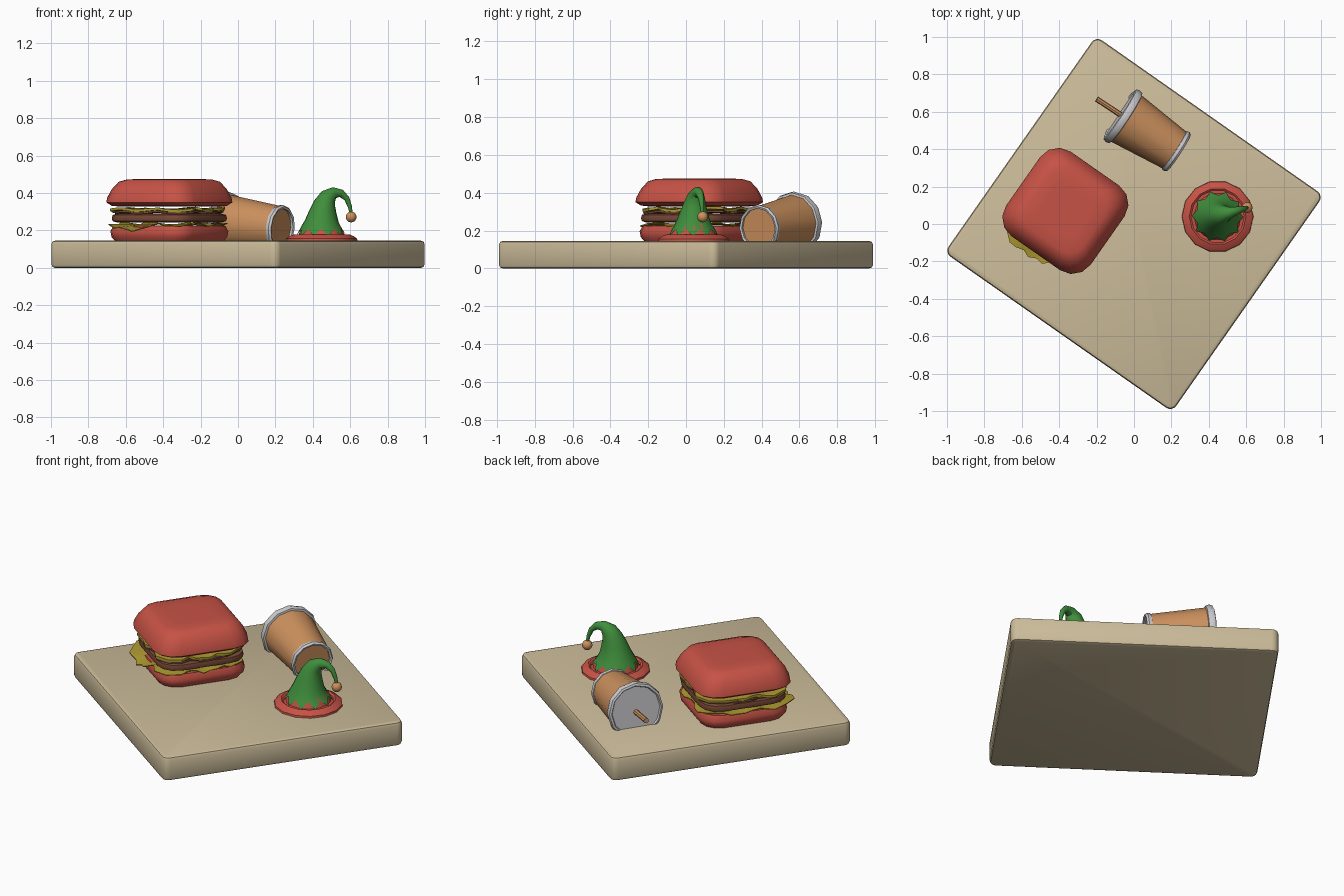
import bpy, bmesh, math, random
from mathutils import Vector, Matrix

if "Cube" in bpy.data.objects:
    bpy.data.objects.remove(bpy.data.objects["Cube"])

random.seed(4)
TURN = math.radians(-35)


def mat(name, r, g, b):
    m = bpy.data.materials.new(name)
    m.diffuse_color = (r, g, b, 1)
    m.use_nodes = True
    m.node_tree.nodes["Principled BSDF"].inputs["Base Color"].default_value = m.diffuse_color
    return m


TAN = mat("tan board", .60, .50, .32)
RED = mat("red", .57, .085, .06)
BROWN = mat("brown", .20, .07, .04)
YELLOW = mat("mustard yellow", .42, .32, .03)
ORANGE = mat("orange brown", .60, .28, .11)
WHITE = mat("pale grey", .60, .60, .62)
GREEN = mat("green", .05, .27, .045)


def finish(bm, name, material, matrix=None, angle=35):
    """Turn a bmesh into a named, shaded object."""
    bmesh.ops.recalc_face_normals(bm, faces=bm.faces)
    me = bpy.data.meshes.new(name)
    bm.to_mesh(me)
    bm.free()
    ob = bpy.data.objects.new(name, me)
    bpy.context.collection.objects.link(ob)
    me.materials.append(material)
    if matrix:
        ob.matrix_world = matrix
    bpy.ops.object.select_all(action='DESELECT')
    ob.select_set(True)
    bpy.context.view_layer.objects.active = ob
    bpy.ops.object.shade_smooth_by_angle(angle=math.radians(angle))
    return ob


def loft(name, rings, material, matrix=None, caps=(True, True), angle=35):
    """Skin a stack of closed rings with equal point counts."""
    bm = bmesh.new()
    vr = [[bm.verts.new(p) for p in r] for r in rings]
    n = len(vr[0])
    for a, b in zip(vr, vr[1:]):
        for i in range(n):
            j = (i + 1) % n
            bm.faces.new((a[i], a[j], b[j], b[i]))
    if caps[0]:
        bm.faces.new(vr[0])
    if caps[1]:
        bm.faces.new(vr[-1])
    return finish(bm, name, material, matrix, angle)


def circle(r, z, n=12):
    return [(r * math.cos(2 * math.pi * i / n), r * math.sin(2 * math.pi * i / n), z) for i in range(n)]


def lathe(name, profile, material, matrix=None, n=12, caps=(True, True), angle=35):
    return loft(name, [circle(r, z, n) for r, z in profile], material, matrix, caps, angle)


def soft_square(h, z, steps=3, side=1):
    """Square of half width h with rounded corners and slightly bowed sides."""
    r, pts = h * .43, []
    for k in range(4):
        for s in range(steps + 1):
            t = math.pi / 2 * (k + s / steps)
            cx = (h - r) * (1 if k in (0, 3) else -1)
            cy = (h - r) * (1 if k < 2 else -1)
            pts.append(Vector((cx + r * math.cos(t), cy + r * math.sin(t), z)))
    out = []
    for i, p in enumerate(pts):
        q = pts[(i + 1) % len(pts)]
        m = side if i % (steps + 1) == steps else 1
        out += [p.lerp(q, k / m) for k in range(m)]
    return out


# Board
bm = bmesh.new()
bmesh.ops.create_cube(bm, size=1)
bmesh.ops.scale(bm, vec=(1.486, 1.412, .145), verts=bm.verts)
bmesh.ops.bevel(bm, geom=[e for e in bm.edges if abs(e.verts[0].co.z - e.verts[1].co.z) > .1],
                offset=.04, segments=4, profile=.5, affect='EDGES')
bmesh.ops.bevel(bm, geom=[e for e in bm.edges if abs(e.verts[0].co.z - e.verts[1].co.z) < .01],
                offset=.018, segments=2, profile=.5, affect='EDGES')
finish(bm, "board", TAN, Matrix.Translation((0, 0, .0725)) @ Matrix.Rotation(TURN, 4, 'Z'), 40)

# Burger: buns and patty
BURGER = Matrix.Translation((-.367, .07, 0)) @ Matrix.Rotation(TURN, 4, 'Z')


def slab(name, profile, material):
    return loft(name, [soft_square(h, z) for h, z in profile], material, BURGER, angle=45)


slab("bottom_bun", [(.235, .14), (.253, .165), (.258, .195), (.245, .225), (.22, .226)], RED)
slab("patty", [(.23, .243), (.248, .25), (.252, .265), (.248, .283), (.225, .29)], BROWN)
slab("top_bun", [(.22, .328), (.252, .332), (.276, .35), (.272, .375), (.252, .42),
                 (.222, .460), (.185, .473), (.12, .475)], RED)


# Burger: wavy fillings
def sheet(name, h, z, wave, thick, material, bulge=0):
    base = soft_square(h, 0, 2, 7)
    edge_top, edge_bot = [], []
    for i, p in enumerate(base):
        grow = 1 + random.uniform(-.05, .05)
        dz = wave * (math.sin(i * 1.3) + random.uniform(-.6, .6))
        q = p * grow
        if p.y < -h * .8 and abs(p.x + .05) < .12:
            q.y -= bulge
            dz -= bulge * .5
        edge_top.append((q.x, q.y, z + thick / 2 + dz))
        edge_bot.append((q.x, q.y, z - thick / 2 + dz))
    inner = [(p.x * .7, p.y * .7) for p in base]
    return loft(name, [[(x, y, z - thick / 2) for x, y in inner], edge_bot, edge_top,
                       [(x, y, z + thick / 2) for x, y in inner]], material, BURGER, angle=40)


sheet("lower_lettuce", .258, .233, .009, .005, YELLOW, .05)
sheet("bacon_layer", .25, .297, .004, .010, BROWN)
sheet("upper_lettuce", .252, .311, .007, .014, YELLOW)

# Lying cup: local z runs from base to lid
base, lid = Vector((.233, .384, .213)), Vector((-.07, .583, .243))
axis = lid - base
L = axis.length
CUP = Matrix.Translation(base) @ axis.to_track_quat('Z', 'Y').to_matrix().to_4x4()
lathe("cup_body", [(.116, .01), (.150, L - .02)], ORANGE, CUP)
lathe("cup_base_rim", [(.108, .06), (.105, -.004), (.116, -.008), (.124, .004), (.121, .022), (.112, .024)],
      WHITE, CUP, caps=(True, False))
lathe("cup_lid", [(.148, L - .035), (.160, L - .032), (.165, L - .012), (.160, L + .006),
                  (.148, L + .010), (.142, L + .002)], WHITE, CUP)
lathe("straw", [(.015, L - .01), (.015, L + .155)], ORANGE, CUP @ Matrix.Translation((0, -.01, 0)), n=8)

# Pointed hat: brim and inner collar
HAT = Matrix.Translation((.447, .04, 0))
lathe("hat_brim", [(.192, .142), (.190, .156), (.172, .169), (.152, .178), (.142, .170), (.126, .170),
                   (.112, .205), (.095, .235)], RED, HAT, n=14)

# Hat cone: swept rings along a bent path, lower edge cut in zigzag points
path = [((0, 0, .212), .111), ((.002, 0, .25), .090), ((.008, .003, .30), .073), ((.018, .008, .345), .058),
        ((.036, .014, .380), .046), ((.068, .022, .402), .030), ((.105, .032, .398), .021),
        ((.135, .040, .370), .015), ((.152, .045, .325), .011), ((.158, .047, .285), .008)]
N = 20
rings = [[(p[0] * (.136 if i % 2 else .118) / r_, p[1] * (.136 if i % 2 else .118) / r_, .168 if i % 2 else .212)
          for i, p in enumerate(circle(r_, 0, N))] for r_ in (1,)]
for k, (c, r) in enumerate(path):
    a = Vector(path[max(k - 1, 0)][0])
    b = Vector(path[min(k + 1, len(path) - 1)][0])
    t = (b - a).normalized()
    side = Vector((-.285, .958, 0))
    fwd = side.cross(t).normalized()
    rings.append([Vector(c) + (fwd * x + t.cross(fwd) * y) for x, y, _ in circle(r, 0, N)])
# line up the zigzag ring with the first path ring
first = rings[1]
rings[0] = []
for i, p in enumerate(first):
    d = Vector((p.x, p.y, 0)).normalized() * (.137 if i % 2 else .114)
    rings[0].append((d.x, d.y, .168 if i % 2 else .208))
loft("hat_cone", rings, GREEN, HAT, caps=(False, True), angle=40)

# Hat bobble
bm = bmesh.new()
bmesh.ops.create_uvsphere(bm, u_segments=12, v_segments=8, radius=.029)
finish(bm, "hat_bobble", ORANGE, Matrix.Translation((.605, .088, .272)), 60)
